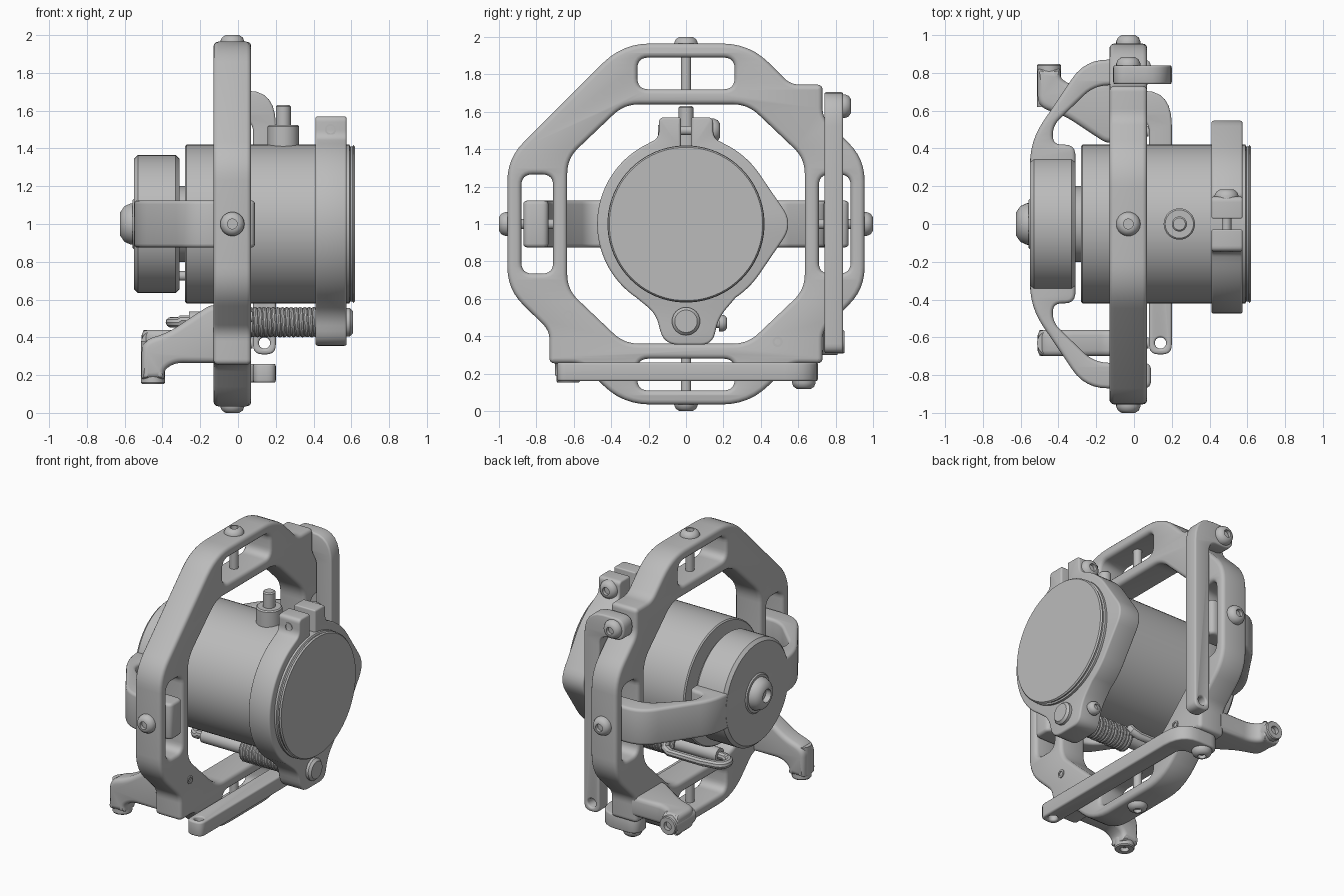
import bpy, bmesh
from math import sin, cos, pi, radians
from mathutils import Matrix, Vector

cube = bpy.data.objects.get("Cube")
if cube:
    bpy.data.objects.remove(cube)

steel = bpy.data.materials.new("plain_grey")
steel.use_nodes = True
GREY = (0.5, 0.5, 0.5, 1)
steel.diffuse_color = GREY
steel.node_tree.nodes["Principled BSDF"].inputs["Base Color"].default_value = GREY

LIFT = Matrix.Translation((0, 0, 1))          # parts are laid out around the barrel axis
FLAT = Matrix()                               # profile in x, y
ACROSS = Matrix(((0, 0, 1, 0), (1, 0, 0, 0), (0, 1, 0, 0), (0, 0, 0, 1)))  # profile in y, z
QUARTER = Matrix.Rotation(pi / 2, 4, 'X')


def finish(name, bm, matrix):
    mesh = bpy.data.meshes.new(name)
    bmesh.ops.remove_doubles(bm, verts=bm.verts, dist=0.0002)
    bmesh.ops.recalc_face_normals(bm, faces=bm.faces)
    bm.to_mesh(mesh)
    bm.free()
    mesh.transform(LIFT @ matrix)
    mesh.materials.clear()
    mesh.materials.append(steel)
    obj = bpy.data.objects.new(name, mesh)
    bpy.context.collection.objects.link(obj)
    bpy.ops.object.select_all(action='DESELECT')
    obj.select_set(True)
    bpy.context.view_layer.objects.active = obj
    bpy.ops.object.shade_smooth_by_angle(angle=radians(35))
    return obj


def from_curve(name, curve, matrix):
    tmp = bpy.data.objects.new(name + "_path", curve)
    bpy.context.collection.objects.link(tmp)
    dg = bpy.context.evaluated_depsgraph_get()
    mesh = bpy.data.meshes.new_from_object(tmp.evaluated_get(dg))
    bm = bmesh.new()
    bm.from_mesh(mesh)
    bpy.data.objects.remove(tmp)
    bpy.data.meshes.remove(mesh)
    return finish(name, bm, matrix)


def add_spline(curve, pts, closed):
    sp = curve.splines.new('POLY')
    sp.points.add(len(pts) - 1)
    for p, q in zip(sp.points, pts):
        p.co = (*q, 1)
    sp.use_cyclic_u = closed


def rounded(corners):
    """Round each (x, y, radius) corner of a closed outline."""
    out, n = [], len(corners)
    for i, (x, y, r) in enumerate(corners):
        p = Vector((x, y, 0))
        if not r:
            out.append(p)
            continue
        a = Vector((*corners[i - 1][:2], 0)) - p
        b = Vector((*corners[(i + 1) % n][:2], 0)) - p
        a *= min(r, 0.47 * a.length) / a.length
        b *= min(r, 0.47 * b.length) / b.length
        for k in range(7):
            t = k / 6
            out.append(p + a * (1 - t) ** 2 + b * t ** 2)
    return out


def arc(r, start, end, steps):
    angles = [radians(start + (end - start) * k / steps) for k in range(steps + 1)]
    return [(r * cos(a), r * sin(a), 0) for a in angles]


def circle(x, y, r):
    return [(x + px, y + py, 0) for px, py, _ in arc(r, 0, 345, 23)]


def slot(x, y, w, h, r):
    return [(x - w, y - h, r), (x + w, y - h, r), (x + w, y + h, r), (x - w, y + h, r)]


def plate(name, loops, low, high, matrix=FLAT, bevel=0.02):
    c = bpy.data.curves.new(name, 'CURVE')
    c.dimensions, c.fill_mode = '2D', 'BOTH'
    c.extrude = (high - low) / 2 - bevel
    c.bevel_depth, c.bevel_resolution, c.offset = bevel, 2, -bevel
    for loop in loops:
        add_spline(c, rounded(loop), True)
    return from_curve(name, c, matrix @ Matrix.Translation((0, 0, (low + high) / 2)))


def tube(name, pts, r):
    c = bpy.data.curves.new(name, 'CURVE')
    c.dimensions, c.bevel_depth, c.bevel_resolution = '3D', r, 3
    c.use_fill_caps = True
    add_spline(c, pts, False)
    return from_curve(name, c, FLAT)


def lathe(name, profile, origin, direction, matrix=FLAT, steps=40):
    """Spin a (radius, height) profile round a direction."""
    bm = bmesh.new()
    vs = [bm.verts.new((r, 0, h)) for r, h in profile]
    es = [bm.edges.new(e) for e in zip(vs, vs[1:])]
    bmesh.ops.spin(bm, geom=vs + es, axis=(0, 0, 1), cent=(0, 0, 0),
                   angle=2 * pi, steps=steps, use_duplicate=False)
    turn = Vector(direction).to_track_quat('Z', 'Y').to_matrix().to_4x4()
    return finish(name, bm, matrix @ Matrix.Translation(origin) @ turn)


def rod(name, origin, direction, r, length, matrix=FLAT, edge=0.008):
    return lathe(name, [(0, 0), (r, 0), (r, length - edge), (r - edge, length), (0, length)],
                 origin, direction, matrix, 64 if r > 0.2 else 32)


def screw(name, origin, direction, size=1.0, matrix=FLAT):
    profile = [(0, -.02), (.064, -.02), (.064, .01), (.055, .03), (.036, .043),
               (.026, .043), (.026, .02), (0, .02)]
    return lathe(name, [(r * size, h * size) for r, h in profile], origin, direction, matrix, 30)


# Octagonal gimbal frame with squared bosses and four side windows
frame = [(.955, .35, .12), (.73, .57, .05), (.73, .745, .03), (.56, .745, .05), (.34, .965, .15)]
frame += [(-.34, .965, .15), (-.955, .35, .12)]
frame += [(-y, -z, r) for y, z, r in frame[:5]]
frame += [(y, -z, r) for y, z, r in reversed(frame[:5])]
opening = [(.635, .35, .08), (.33, .64, .08), (-.33, .64, .08), (-.635, .35, .08)]
opening += [(y, -z, r) for y, z, r in reversed(opening)]
windows = [slot(s * .795, 0, .085, .265, .06) for s in (1, -1)]
windows += [slot(0, s * .805, .26, .085, .06) for s in (1, -1)]
plate("gimbal_frame", [frame, opening] + windows, -.13, .07, ACROSS, .025)

# Pivot screws and their pins on all four sides
for side, label in enumerate(("top", "front", "bottom", "back")):
    turn = Matrix.Rotation(side * pi / 2, 4, 'X')
    screw(label + "_pivot_screw", (-.03, 0, .957), (0, 0, 1), 1, turn)
    rod(label + "_pivot_pin", (-.03, 0, .66), (0, 0, 1), .028, .29, turn)

# Yoke wrapping behind the barrel, with its hub
half = [(.09, .87, .04), (-.26, .87, .12), (-.55, .44, .12)]
inner = [(-.31, .42, .06), (-.43, .42, .05), (-.43, .52, .05), (-.21, .735, .08), (.09, .735, .04)]
yoke = half + [(x, -y, r) for x, y, r in reversed(half)]
yoke += [(x, -y, r) for x, y, r in reversed(inner)] + inner
plate("yoke", [yoke], -.125, .125)
lathe("yoke_hub", [(0, 0), (.345, 0), (.365, .02), (.365, .22), (.345, .24), (0, .24)],
      (-.55, 0, 0), (1, 0, 0), steps=64)
rod("hub_washer", (-.54, 0, 0), (-1, 0, 0), .135, .018)
screw("hub_screw", (-.55, 0, 0), (-1, 0, 0), 1.72)
rod("hub_shaft", (-.33, 0, 0), (1, 0, 0), .2, .08)
rod("hub_stop_pin", (-.33, 0, -.275), (1, 0, 0), .025, .08)

# Barrel with top fitting
lathe("barrel", [(0, 0), (.412, 0), (.42, .008), (.42, .87), (.41, .875), (.41, .885),
                 (.418, .89), (.41, .9), (0, .9)], (-.28, 0, 0), (1, 0, 0), steps=80)
rod("fitting_base", (.24, 0, .38), (0, 0, 1), .083, .145)
rod("fitting_stub", (.24, 0, .5), (0, 0, 1), .04, .13)

# Split clamp with pointed side, top ears and lower lug
clamp = [(.575, 0, .1)] + arc(.475, 35, 64, 8)
clamp += [(.145, .46, .04), (.145, .57, .03), (.028, .57, .01), (.028, .41, .01)]
clamp += [(-.028, .41, .01), (-.028, .57, .01), (-.145, .57, .03), (-.145, .46, .04)]
clamp += arc(.475, 116, 236, 30)
clamp += [(-.16, -.48, .06), (-.12, -.645, .08), (.14, -.645, .06), (.175, -.5, .06)]
clamp += arc(.475, 304, 325, 6)
plate("barrel_clamp", [clamp], .41, .575, ACROSS, .012)
screw("clamp_screw", (.49, .14, .5), (0, 1, 0), 1)
rod("clamp_bolt", (.49, -.1, .5), (0, 1, 0), .025, .2)
lathe("clamp_bolt_end", [(.03, 0), (.03, .006), (.02, .006), (.02, 0)], (.49, -.143, .5), (0, -1, 0))
screw("lug_screw", (.49, .19, -.53), (0, 1, 0), .7)
rod("lug_screw_shank", (.49, .1, -.53), (0, 1, 0), .025, .09)
rod("lug_bolt", (.55, 0, -.52), (1, 0, 0), .075, .058, edge=.015)

# Return spring over its guide, with a bent wire hook
turns, per = 15, 14
tube("spring", [(.06 + .36 * k / (turns * per), .068 * cos(2 * pi * k / per),
                 -.52 + .068 * sin(2 * pi * k / per)) for k in range(turns * per + 1)], .014)
rod("spring_guide", (-.26, 0, -.51), (1, 0, 0), .048, .7)
hook = [(-.2, 0, -.51), (-.3, 0, -.51)]
hook += [(-.31 - .045 * sin(a), .055 - .055 * cos(a), -.52) for a in (k * pi / 10 for k in range(11))]
hook += [(-.2, .11, -.53), (.05, .11, -.53), (.09, .1, -.51), (.1, .08, -.48)]
tube("wire_hook", hook, .028)

# Two matching sets of lever arm and bracket, a quarter turn apart
arm = [(.08, -.69, .05), (.2, -.69, .05), (.2, .705, .18), (-.11, .705, .07),
       (-.11, .555, .07), (.08, .555, .07)]
bracket = [(-.1, .43, 0), (-.15, .43, .04), (-.37, .575, .06), (-.51, .62, .06), (-.51, .82, .01),
           (-.39, .82, .01), (-.39, .77, .04), (-.33, .735, .04), (-.1, .735, 0)]
for label, turn in (("lower", FLAT), ("back", QUARTER)):
    plate(label + "_lever_arm", [arm, circle(.14, -.63, .03)], -.84, -.74, turn, .012)
    screw(label + "_lever_screw", (-.03, .63, -.84), (0, 0, -1), 1, turn)
for label, turn in (("back", FLAT), ("front", QUARTER.inverted())):
    plate(label + "_foot_bracket", [bracket], -.70, -.56, turn, .03)
    lathe(label + "_foot_post", [(0, 0), (.063, 0), (.063, .22), (.058, .227), (.028, .227),
                                 (.028, .16), (0, .16)], (-.45, .62, -.63), (0, 1, 0), turn)
    lathe(label + "_foot_screw_rim", [(.028, 0), (.028, .008), (.016, .008), (.016, 0)],
          (.068, .49, -.63), (1, 0, 0), turn)
